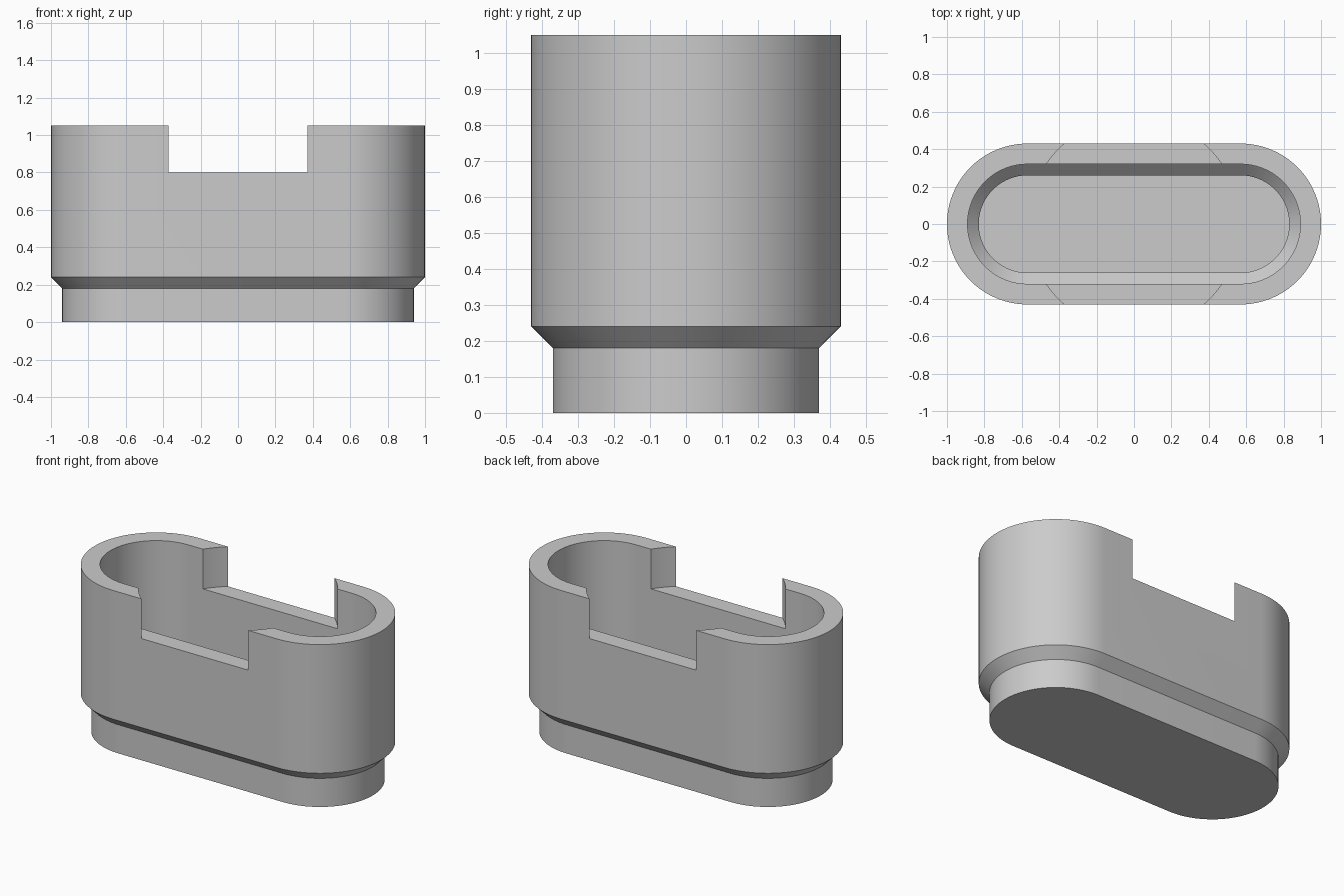
import bpy
import bmesh
import math

cube = bpy.data.objects.get("Cube")
if cube:
    bpy.data.objects.remove(cube, do_unlink=True)

HALF_STRAIGHT = 0.57   # distance from the middle to each rounded end's centre
ARC_STEPS = 48         # segments per rounded end

# Wall section from the underside, up the outside, over the rim, down to the floor
SECTION = [(0.37, 0.0), (0.37, 0.18), (0.43, 0.24), (0.43, 1.05),
           (0.32, 1.05), (0.32, 0.24), (0.26, 0.18), (0.26, 0.11)]

grey = bpy.data.materials.new("plain grey")
grey.use_nodes = True
grey.diffuse_color = (0.6, 0.6, 0.6, 1)
grey.node_tree.nodes["Principled BSDF"].inputs["Base Color"].default_value = (0.6, 0.6, 0.6, 1)


def stadium(radius, z):
    """Outline with two straight sides and two half-round ends."""
    points = []
    for side, start in ((1, -math.pi / 2), (-1, math.pi / 2)):
        for i in range(ARC_STEPS + 1):
            a = start + math.pi * i / ARC_STEPS
            points.append((side * HALF_STRAIGHT + radius * math.cos(a), radius * math.sin(a), z))
    return points


def loft_stadium(name, section):
    bm = bmesh.new()
    rings = [[bm.verts.new(p) for p in stadium(r, z)] for r, z in section]
    for low, high in zip(rings, rings[1:]):
        for i in range(len(low)):
            j = (i + 1) % len(low)
            bm.faces.new((low[i], low[j], high[j], high[i]))
    bm.faces.new(rings[0][::-1])
    bm.faces.new(rings[-1])
    bmesh.ops.recalc_face_normals(bm, faces=bm.faces)
    mesh = bpy.data.meshes.new(name)
    bm.to_mesh(mesh)
    bm.free()
    obj = bpy.data.objects.new(name, mesh)
    bpy.context.collection.objects.link(obj)
    return obj


# Hollow container with stepped foot
container = loft_stadium("container", SECTION)
container.data.materials.append(grey)

# Round cutter for the finger notches in both long walls
bpy.ops.mesh.primitive_cylinder_add(vertices=128, radius=0.568, depth=0.6, location=(0, 0, 1.1))
cutter = bpy.context.object
cutter.name = "notch_cutter"
cutter.data.materials.append(grey)

notch = container.modifiers.new("notches", "BOOLEAN")
notch.operation = "DIFFERENCE"
notch.solver = "EXACT"
notch.object = cutter

bpy.ops.object.select_all(action="DESELECT")
container.select_set(True)
bpy.context.view_layer.objects.active = container
bpy.ops.object.modifier_apply(modifier=notch.name)
bpy.data.objects.remove(cutter, do_unlink=True)
bpy.ops.object.shade_smooth_by_angle(angle=math.radians(30))
